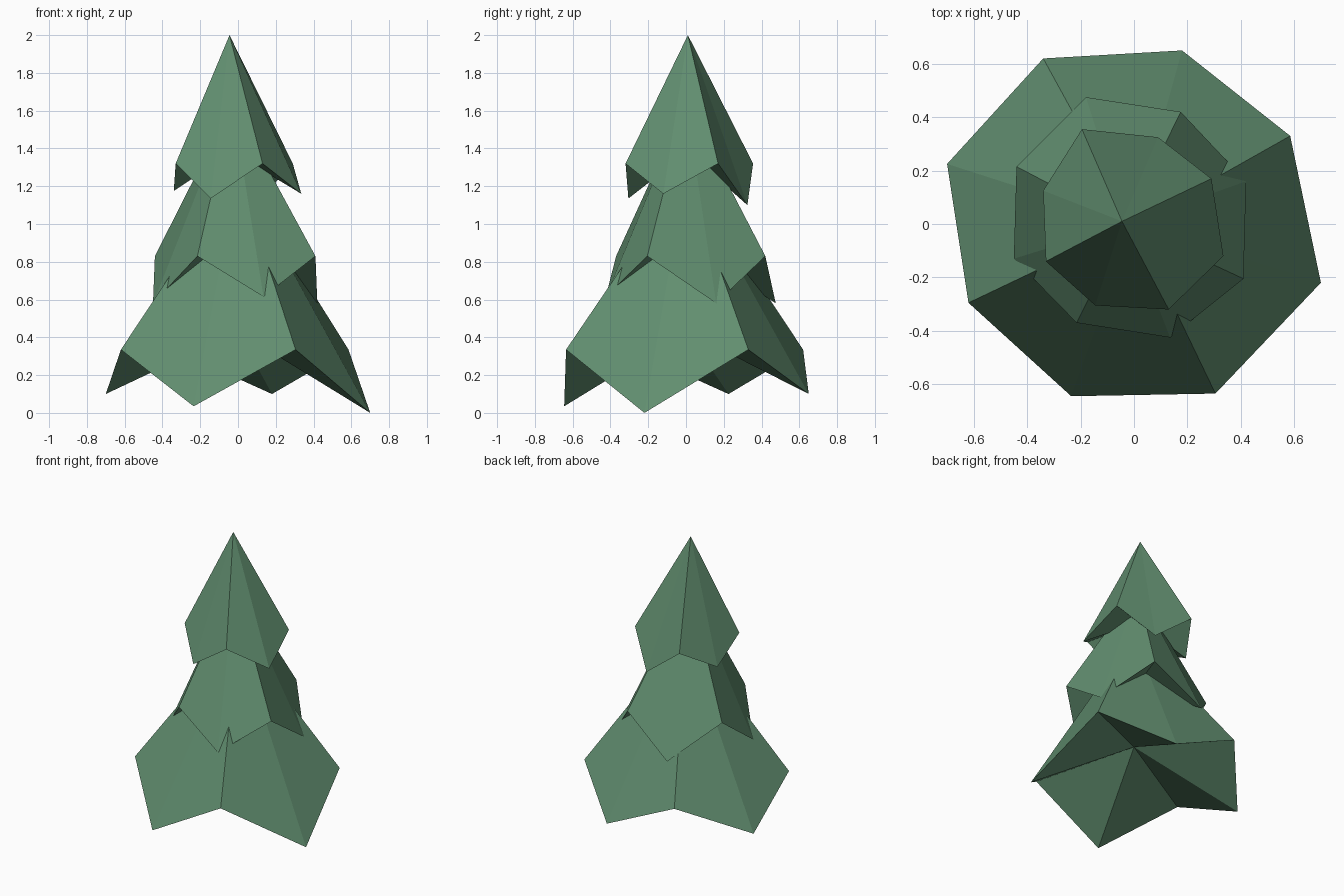
import bpy
import bmesh
from mathutils import Vector

default_cube = bpy.data.objects.get("Cube")
if default_cube:
    bpy.data.objects.remove(default_cube, do_unlink=True)


def make_material(name, colour):
    material = bpy.data.materials.new(name)
    material.diffuse_color = colour
    material.use_nodes = True
    for node in material.node_tree.nodes:
        if node.type == "BSDF_PRINCIPLED":
            node.inputs["Base Color"].default_value = colour
            node.inputs["Roughness"].default_value = 0.9
    return material


def make_tier(name, apex, hollow, ridge_height, ridges, tips, material):
    """Eight-sided cone whose rim alternates raised ridges and drooping tips."""
    bm = bmesh.new()
    top = bm.verts.new(Vector(apex))
    under = bm.verts.new(Vector(hollow))

    # Zigzag rim, counter-clockwise from above
    rim = []
    for (x, y), tip in zip(ridges, tips):
        rim.append(bm.verts.new((x, y, ridge_height)))
        rim.append(bm.verts.new(tip))

    # Fan up to the apex and fan in to the hollow underside
    for here, following in zip(rim, rim[1:] + rim[:1]):
        bm.faces.new((top, here, following))
        bm.faces.new((under, following, here))
    bmesh.ops.recalc_face_normals(bm, faces=bm.faces[:])

    mesh = bpy.data.meshes.new(name)
    bm.to_mesh(mesh)
    bm.free()
    mesh.materials.append(material)
    tier = bpy.data.objects.new(name, mesh)
    bpy.context.scene.collection.objects.link(tier)
    return tier


needle_green = make_material("needle_green", (0.12, 0.27, 0.16, 1))

# Wide bottom branches
make_tier(
    "lower_branches", apex=(0, 0, 1.27), hollow=(0, 0, .43), ridge_height=.335,
    ridges=[(-.62, -.295), (.305, -.635), (.585, .33), (-.34, .62)],
    tips=[(-.235, -.645, .035), (.7, -.22, 0), (.18, .65, .1), (-.7, .225, .1)],
    material=needle_green)

# Middle branches, their tips just sinking into the tier below
make_tier(
    "middle_branches", apex=(-.03, 0, 1.64), hollow=(-.02, 0, .9), ridge_height=.83,
    ridges=[(-.215, -.37), (.41, -.205), (.175, .42), (-.44, .215)],
    tips=[(.135, -.425, .615), (.42, .16, .58), (-.18, .475, .58), (-.45, -.13, .58)],
    material=needle_green)

# Pointed crown
make_tier(
    "top_branches", apex=(-.045, .01, 2), hollow=(-.03, .01, 1.38), ridge_height=1.32,
    ridges=[(-.33, -.14), (.13, -.32), (.29, .17), (-.195, .355)],
    tips=[(-.145, -.305, 1.135), (.335, -.12, 1.16), (.09, .325, 1.1), (-.34, .125, 1.175)],
    material=needle_green)
